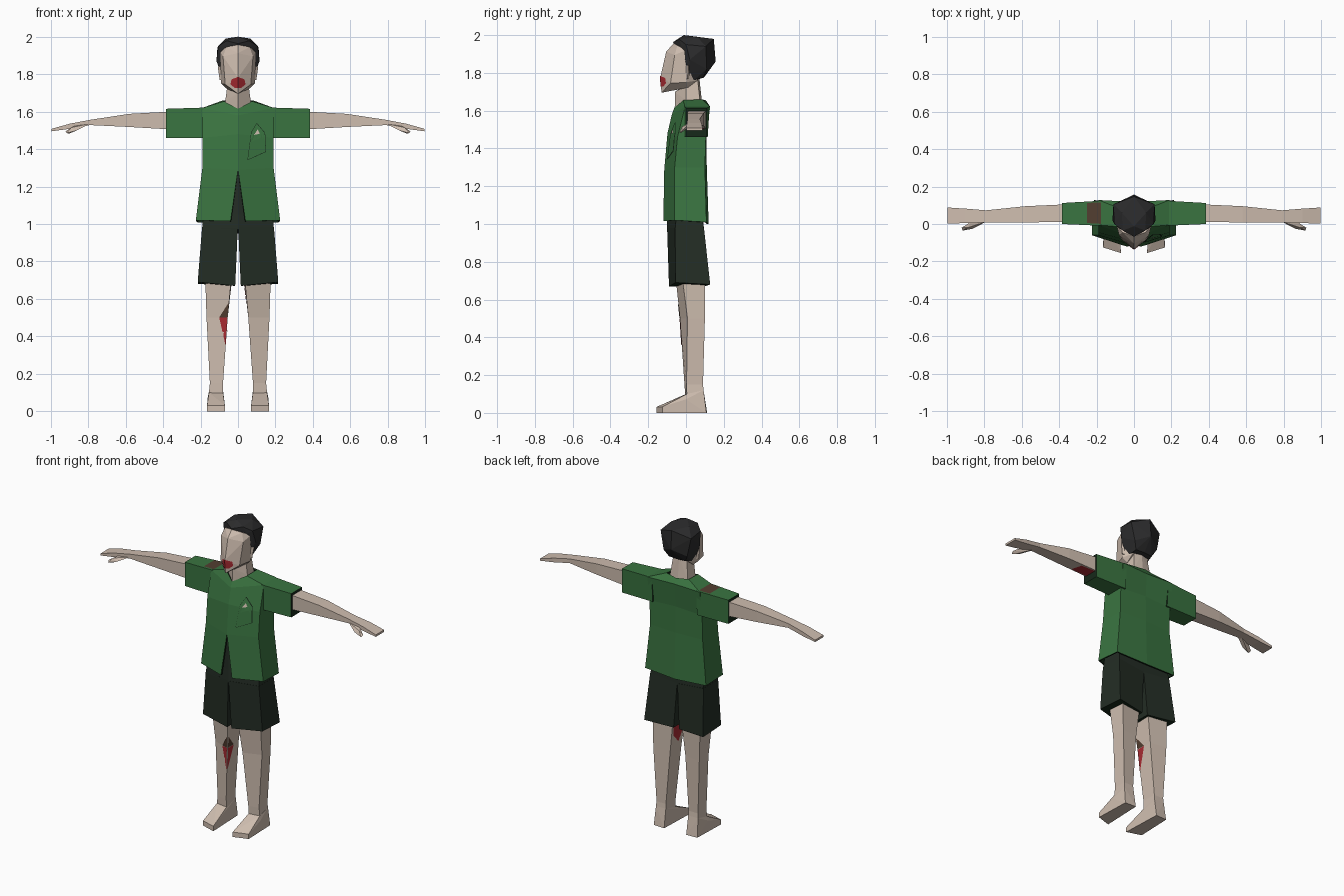
import bpy, bmesh
from mathutils import Vector
from mathutils.bvhtree import BVHTree

if "Cube" in bpy.data.objects:
    bpy.data.objects.remove(bpy.data.objects["Cube"])


def material(name, r, g, b):
    m = bpy.data.materials.new(name)
    m.diffuse_color = (r, g, b, 1)
    m.use_nodes = True
    m.node_tree.nodes["Principled BSDF"].inputs["Base Color"].default_value = m.diffuse_color
    return m


SKIN = material("skin", 0.62, 0.51, 0.43)
GREEN = material("shirt green", 0.042, 0.175, 0.052)
LINING = material("dark lining", 0.008, 0.022, 0.010)
DARK = material("shorts dark", 0.017, 0.026, 0.018)
HAIR = material("hair black", 0.024, 0.024, 0.025)
RED = material("blood red", 0.40, 0.024, 0.032)
BROWN = material("stain brown", 0.085, 0.048, 0.030)


def finish(name, bm, *mats):
    mesh = bpy.data.meshes.new(name)
    bm.to_mesh(mesh)
    bm.free()
    for m in mats:
        mesh.materials.append(m)
    ob = bpy.data.objects.new(name, mesh)
    bpy.context.collection.objects.link(ob)
    return ob


def loft(name, rings, *mats, cap_mat=0, open_front=False):
    """Skin a list of rings; open_front leaves the seam and the ends open."""
    bm = bmesh.new()
    rows = [[bm.verts.new(p) for p in ring] for ring in rings]
    n = len(rows[0])
    for a, b in zip(rows, rows[1:]):
        for i in range(n - 1 if open_front else n):
            j = (i + 1) % n
            bm.faces.new((a[i], a[j], b[j], b[i]))
    if not open_front:
        for row in (rows[0], rows[-1]):
            bm.faces.new(row).material_index = cap_mat
    bmesh.ops.remove_doubles(bm, verts=bm.verts, dist=1e-4)
    bmesh.ops.recalc_face_normals(bm, faces=bm.faces)
    return finish(name, bm, *mats)


def hull(name, pts, mat, both=False):
    """Convex lump; both adds the mirrored points."""
    bm = bmesh.new()
    pts = set(pts) | ({(-x, y, z) for x, y, z in pts if x} if both else set())
    for p in sorted(pts):
        bm.verts.new(p)
    bmesh.ops.convex_hull(bm, input=bm.verts)
    bmesh.ops.delete(bm, geom=[v for v in bm.verts if not v.link_faces], context='VERTS')
    bmesh.ops.dissolve_limit(bm, angle_limit=0.03, verts=bm.verts, edges=bm.edges)
    bmesh.ops.recalc_face_normals(bm, faces=bm.faces)
    return finish(name, bm, mat)


def decal(name, target, pts, d, mat, lift=0.003):
    """Thin patch projected along d onto the target surface."""
    d = Vector(d)
    me = target.data
    tree = BVHTree.FromPolygons([v.co for v in me.vertices], [p.vertices[:] for p in me.polygons])
    bm = bmesh.new()
    bm.faces.new([bm.verts.new(p) for p in pts])
    bmesh.ops.triangulate(bm, faces=bm.faces)
    bmesh.ops.subdivide_edges(bm, edges=bm.edges, cuts=3, use_grid_fill=True)
    for v in bm.verts:
        hit = tree.ray_cast(v.co - d, d)[0] or tree.find_nearest(v.co)[0]
        v.co = hit - d * lift
    for f in bm.faces:
        f.normal_update()
        if f.normal.dot(d) > 0:
            f.normal_flip()
    return finish(name, bm, mat)


def whole(half):
    """Front-to-back half ring to a full ring starting and ending at the front."""
    return half + [(-x, y, z) for x, y, z in reversed(half) if not (x == 0 and y > 0)]


def flip(pts, s):
    return [(x * s, y, z) for x, y, z in pts]


# Shirt body with an open front slit
shirt = loft("shirt", [whole(h) for h in (
    [(.04, -.12, 1.015), (.225, -.06, 1.02), (.22, .108, 1.01), (0, .12, 1.0)],
    [(0, -.115, 1.29), (.19, -.06, 1.30), (.19, .10, 1.30), (0, .11, 1.30)],
    [(0, -.098, 1.48), (.19, -.045, 1.46), (.19, .105, 1.46), (0, .108, 1.47)],
    [(0, -.075, 1.58), (.19, -.005, 1.62), (.19, .128, 1.62), (0, .118, 1.62)],
    [(0, -.062, 1.615), (.075, -.015, 1.655), (.08, .085, 1.66), (0, .105, 1.655)])],
    GREEN, LINING, open_front=True)
solid = shirt.modifiers.new("cloth", 'SOLIDIFY')
solid.thickness = 0.01
solid.offset = -1
solid.material_offset = solid.material_offset_rim = 1

# Shorts waist, also filling the slit in the shirt
loft("shorts_waist", [whole(h) for h in (
    [(0, -.10, .97), (.192, -.058, .97), (.192, .095, .97), (0, .09, .95)],
    [(0, -.10, 1.05), (.185, -.05, 1.05), (.185, .085, 1.05), (0, .09, 1.05)],
    [(0, -.098, 1.28), (.15, -.05, 1.28), (.15, .08, 1.28), (0, .085, 1.28)])], DARK)

for s, side in ((1, "left"), (-1, "right")):
    # Sleeve with a dark opening
    sleeve = loft(side + "_sleeve", [flip(r, s) for r in (
        [(.16, -.01, 1.46), (.16, .115, 1.46), (.16, .125, 1.622), (.16, -.01, 1.622)],
        [(.385, 0, 1.46), (.385, .112, 1.46), (.385, .112, 1.615), (.385, 0, 1.615)])],
        GREEN, LINING, cap_mat=1)

    # Arm, flat hand and thumb
    arm = loft(side + "_arm", [[(x * s, y, z) for y, z in
                ((y0, b), (y1, b), (y1, t), (y0, t))] for x, y0, y1, b, t in (
        (.36, .012, .105, 1.505, 1.60), (.58, .008, .095, 1.518, 1.588),
        (.79, .008, .073, 1.528, 1.556), (.90, .005, .082, 1.508, 1.535),
        (.995, .002, .088, 1.495, 1.508))], SKIN)
    hull(side + "_thumb", flip([
        (.79, .012, 1.535), (.80, .03, 1.53), (.87, .012, 1.525), (.84, .012, 1.51),
        (.86, -.025, 1.50), (.89, -.02, 1.515), (.915, -.035, 1.485),
        (.92, -.02, 1.495), (.90, -.025, 1.483)], s), SKIN)

    # Leg of the shorts
    loft(side + "_shorts_leg", [flip(r, s) for r in (
        [(.015, -.09, .67), (.215, -.055, .69), (.213, .128, .68), (.02, .10, .67)],
        [(.001, -.10, .98), (.192, -.058, .98), (.192, .095, .98), (.001, .09, .96)])],
        DARK, LINING, cap_mat=1)

    # Leg and foot
    leg = loft(side + "_leg", [flip([(x, y, z) for x, y in r], s) for z, r in (
        (.72, ((.035, -.055), (.175, -.02), (.172, .10), (.03, .09))),
        (.50, ((.055, -.032), (.168, .008), (.166, .10), (.055, .085))),
        (.15, ((.08, -.008), (.15, .003), (.15, .09), (.082, .09))),
        (.07, ((.078, -.003), (.158, .005), (.155, .098), (.08, .098))))], SKIN)
    hull(side + "_foot", flip([
        (.07, -.155, 0), (.165, -.125, 0), (.07, -.155, .032), (.165, -.125, .032),
        (.075, -.012, .072), (.162, 0, .072), (.08, .112, 0), (.157, .108, 0),
        (.08, .0, .10), (.155, .005, .10), (.081, .093, .12), (.152, .093, .12)], s), SKIN)

    # Ear
    hull(side + "_ear", flip([
        (.08, -.01, 1.84), (.108, .012, 1.84), (.08, .03, 1.84),
        (.08, -.008, 1.765), (.098, .008, 1.77), (.08, .02, 1.765)], s), SKIN)

    # Stains on one side each
    if s == 1:
        decal("arm_stain", arm, [(.386, .02, 1), (.50, .02, 1), (.48, .09, 1), (.386, .10, 1)],
              (0, 0, 1), RED)
        decal("inner_leg_stain", leg, [(0, -.035, .62), (0, .085, .70), (0, .07, .60), (0, .01, .54)],
              (1, 0, 0), RED)
    else:
        decal("sleeve_stain", sleeve, [(-.25, .005, 2), (-.165, .0, 2), (-.155, .115, 2), (-.25, .113, 2)],
              (0, 0, -1), BROWN)
        decal("shin_blood", leg, [(-.10, -1, .50), (-.057, -1, .50), (-.066, -1, .35)], (0, 1, 0), RED)
        decal("shin_bruise", leg, [(-.10, -1, .502), (-.057, -1, .502), (-.05, -1, .58)], (0, 1, 0), BROWN)
        decal("inner_shin_blood", leg, [(0, -.028, .50), (0, .03, .50), (0, -.02, .35)], (-1, 0, 0), RED)
        decal("inner_shin_bruise", leg, [(0, -.028, .502), (0, .03, .502), (0, -.035, .58)],
              (-1, 0, 0), BROWN)

# Neck and wedge-shaped face
hull("neck", [(0, -.06, 1.60), (.07, 0, 1.62), (.068, 0, 1.655), (.065, .075, 1.64), (0, .085, 1.64),
              (0, -.058, 1.70), (.058, .0, 1.73), (.048, .06, 1.78), (0, .07, 1.78)], SKIN, True)
head = hull("head", [
    (0, -.065, 1.957), (0, -.105, 1.912), (0, -.135, 1.78), (0, -.13, 1.695),
    (.062, -.045, 1.945), (.08, -.06, 1.895), (.068, -.082, 1.745), (.09, 0, 1.75),
    (.095, 0, 1.92), (.06, .01, 1.722), (.08, .08, 1.90), (.06, .06, 1.76)], SKIN, True)

# Hair cap
hull("hair", [
    (0, -.012, 2.0), (0, -.068, 1.963), (.06, -.035, 1.978), (.08, -.022, 1.935), (.065, .06, 1.99),
    (.105, .0, 1.95), (.115, .02, 1.87), (.10, .005, 1.84), (.11, .105, 1.94), (.09, .012, 1.80),
    (0, .147, 1.98), (0, .157, 1.86), (.085, .11, 1.82), (.06, .09, 1.775), (0, .095, 1.775),
    (.07, .04, 1.76)], HAIR, True)

# Mouth, one half on each side of the face ridge
for s in (1, -1):
    decal("mouth_half", head, flip([(0, -1, 1.785), (.035, -1, 1.772), (.04, -1, 1.745),
                                    (.018, -1, 1.727), (0, -1, 1.727)], s), (0, 1, 0), RED)

# Torn pocket with a dark edge and a scrap of skin showing
pocket = [(.05, 1.34), (.15, 1.385), (.145, 1.487), (.10, 1.54), (.07, 1.49)]
decal("pocket_edge", shirt, [(x, -1, z) for x, z in pocket], (0, 1, 0), LINING, 0.002)
decal("pocket", shirt, [(.1 + (x - .1) * .94, -1, 1.44 + (z - 1.44) * .96) for x, z in pocket],
      (0, 1, 0), GREEN, 0.005)
decal("pocket_tear", shirt, [(.085, -1, 1.475), (.117, -1, 1.482), (.105, -1, 1.505)],
      (0, 1, 0), SKIN, 0.008)
